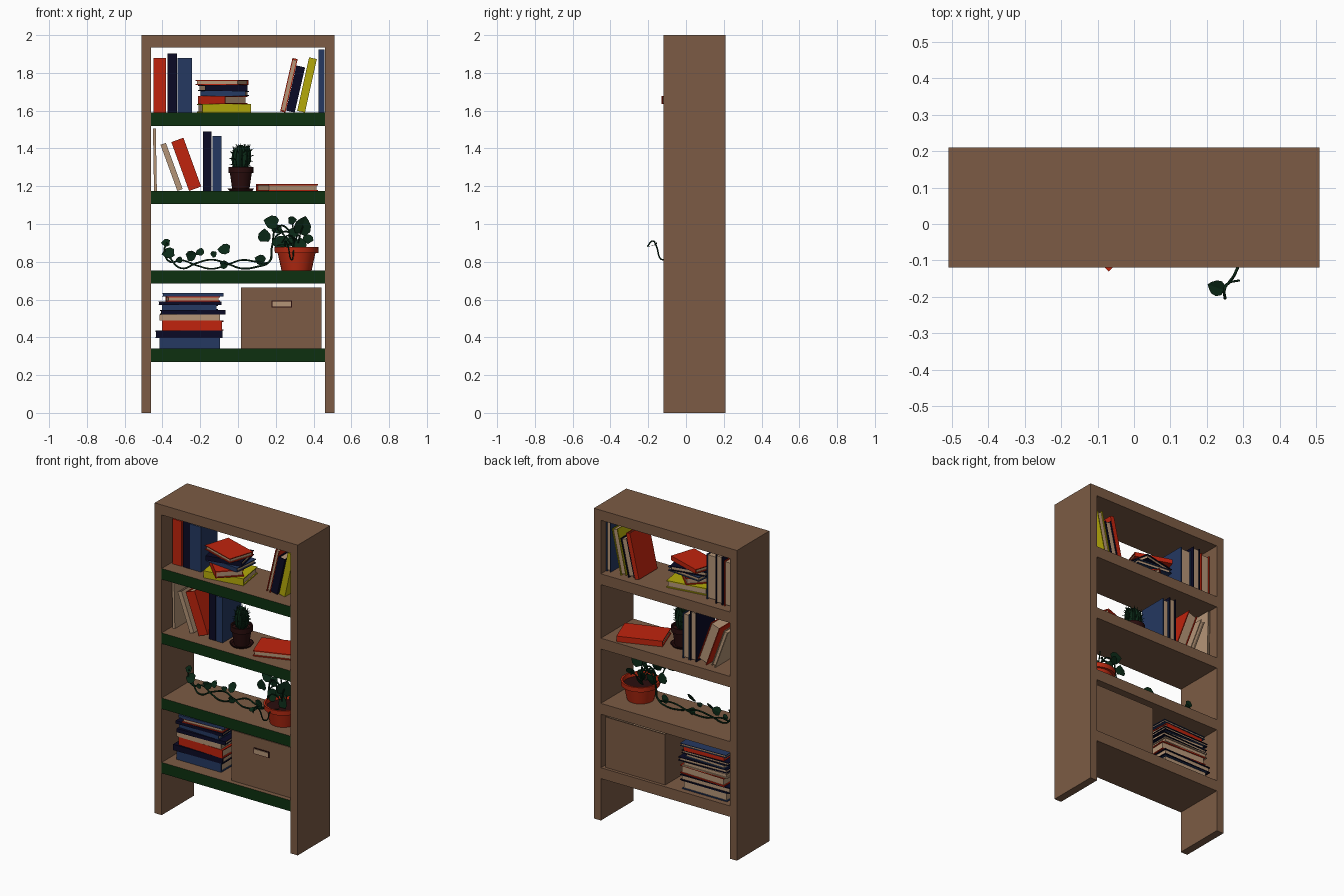
import bpy, bmesh, math, random
from mathutils import Matrix, Vector

random.seed(4)
cube = bpy.data.objects.get("Cube")
if cube:
    bpy.data.objects.remove(cube)


def material(name, r, g, b):
    m = bpy.data.materials.new(name)
    m.use_nodes = True
    m.diffuse_color = (r, g, b, 1)
    m.node_tree.nodes["Principled BSDF"].inputs["Base Color"].default_value = (r, g, b, 1)
    return m


WOOD = material("brown wood", .20, .105, .058)
EDGE = material("green shelf edge", .004, .03, .005)
RED = material("red cover", .53, .017, .004)
NAVY = material("navy cover", .003, .003, .018)
BLUE = material("blue cover", .018, .04, .12)
YELLOW = material("yellow cover", .46, .4, .003)
PAPER = material("tan paper", .46, .3, .185)
LEAF = material("leaf green", .003, .021, .008)
DARK = material("dark clay", .023, .004, .004)
CLAY = material("terracotta", .5, .024, .006)


def finish(bm, name, *mats, smooth=False, outward=True):
    if outward:
        bmesh.ops.recalc_face_normals(bm, faces=bm.faces[:])
    me = bpy.data.meshes.new(name)
    bm.to_mesh(me)
    bm.free()
    for m in mats:
        me.materials.append(m)
    ob = bpy.data.objects.new(name, me)
    bpy.context.collection.objects.link(ob)
    if smooth:
        bpy.ops.object.select_all(action='DESELECT')
        ob.select_set(True)
        bpy.context.view_layer.objects.active = ob
        bpy.ops.object.shade_smooth_by_angle(angle=math.radians(35))
    return ob


def add_box(bm, lo, hi, mat=0):
    lo, hi = Vector(lo), Vector(hi)
    mtx = Matrix.Translation((lo + hi) / 2) @ Matrix.Diagonal((*(hi - lo), 1))
    verts = bmesh.ops.create_cube(bm, size=1, matrix=mtx)["verts"]
    for f in {f for v in verts for f in v.link_faces}:
        f.material_index = mat


def box(name, lo, hi, mat):
    bm = bmesh.new()
    add_box(bm, lo, hi)
    return finish(bm, name, mat)


# Bookcase frame
FRONT, BACK = -.12, .21
for side, s in (("left", 1), ("right", -1)):
    x0, x1 = sorted((s * .46, s * .51))
    box(side + "_upright", (x0, FRONT, 0), (x1, BACK, 2), WOOD)
box("top_board", (-.46, FRONT, 1.935), (.46, BACK, 2), WOOD)

# Shelves: green on the front face only
SHELVES = [.34, .755, 1.175, 1.59]
for i, z in enumerate(SHELVES):
    shelf = box(f"shelf_{i + 1}", (-.46, FRONT, z - .07), (.46, BACK, z), WOOD)
    shelf.data.materials.append(EDGE)
    for p in shelf.data.polygons:
        p.material_index = int(p.normal.y < -.5)
LOW, VINE, MID, TOP = SHELVES


# Books: spine, two boards and an inset page block
def book(name, cover, w, h, d, mtx):
    bm = bmesh.new()
    t, e = min(.006, w * .18), .007
    add_box(bm, (-w / 2, 0, 0), (w / 2, t, h))
    for s in (-1, 1):
        a, b = sorted((s * w / 2, s * (w / 2 - t)))
        add_box(bm, (a, t, 0), (b, d, h))
    add_box(bm, (t - w / 2, t, e), (w / 2 - t, d - e, h - e), 1)
    bm.transform(mtx)
    return finish(bm, name, cover, PAPER)


def standing(name, cover, x, z, w, h, tilt=0, y=-.03, d=.19, flip=False):
    a = math.radians(tilt)
    mtx = Matrix.Translation((x, y, z + w / 2 * abs(math.sin(a)))) @ Matrix.Rotation(a, 4, 'Y')
    if flip:
        mtx = mtx @ Matrix.Translation((0, d, 0)) @ Matrix.Rotation(math.pi, 4, 'Z')
    book(name, cover, w, h, d, mtx)


def lying(name, cover, x, y, z, w, h, d, yaw=0):
    mtx = (Matrix.Translation((x, y, z)) @ Matrix.Rotation(math.radians(yaw), 4, 'Z')
           @ Matrix.Translation((-h / 2, -d / 2, w / 2)) @ Matrix.Rotation(math.pi / 2, 4, 'Y'))
    book(name, cover, w, h, d, mtx)


def stack(name, z, rows):
    for i, (cover, x, y, w, h, d, yaw) in enumerate(rows):
        lying(f"{name}_{i + 1}", cover, x, y, z, w, h, d, yaw)
        z += w


# Top shelf books
standing("upright_red_book", RED, -.415, TOP, .065, .29)
standing("upright_navy_book", NAVY, -.347, TOP, .05, .312)
standing("upright_blue_book", BLUE, -.282, TOP, .076, .29, d=.17)
standing("leaning_red_book", RED, .237, TOP, .028, .29, 13, flip=True)
standing("leaning_navy_book", NAVY, .277, TOP, .047, .245, 13)
standing("leaning_yellow_book", YELLOW, .334, TOP, .042, .29, 12.5)
standing("end_blue_book", BLUE, .441, TOP, .032, .335)
stack("top_stack_book", TOP, [
    (YELLOW, -.075, .03, .045, .26, .19, 9), (RED, -.08, 0, .043, .2, .17, -45),
    (BLUE, -.07, .03, .027, .24, .17, -6), (NAVY, -.08, .03, .03, .23, .18, 12),
    (RED, -.085, .03, .028, .24, .17, 162)])

# Middle shelf books
standing("thin_tan_book", PAPER, -.437, MID, .015, .33, -1)
standing("leaning_tan_book", PAPER, -.307, MID, .03, .26, -20)
standing("leaning_red_book_mid", RED, -.227, MID, .068, .275, -20)
standing("mid_navy_book", NAVY, -.163, MID, .047, .315)
standing("mid_blue_book", BLUE, -.112, MID, .047, .29)
lying("flat_red_book", RED, .26, .06, MID, .036, .28, .19, 200)

# Bottom shelf stack
stack("low_stack_book", LOW, [
    (BLUE, -.255, .07, .057, .32, .21, 0), (NAVY, -.26, .07, .038, .35, .22, 1),
    (RED, -.24, .07, .053, .32, .21, -2), (PAPER, -.255, .07, .033, .32, .21, 0),
    (NAVY, -.24, .07, .024, .34, .22, 2), (BLUE, -.255, .07, .026, .29, .2, -2),
    (NAVY, -.255, .07, .019, .33, .21, 1), (RED, -.24, .07, .026, .28, .2, 183),
    (BLUE, -.24, .07, .018, .32, .21, 2)])

# Storage box with a paper-lined inside and a handle plate
X0, X1, Y0, Y1, Z1 = .015, .442, -.09, .19, .665
bm = bmesh.new()
add_box(bm, (X0, Y0, LOW), (X1, Y1, Z1))
lid = max(bm.faces, key=lambda f: f.calc_center_median().z)
bmesh.ops.inset_region(bm, faces=[lid], thickness=.01)
hole = bmesh.ops.extrude_face_region(bm, geom=[lid])
bmesh.ops.delete(bm, geom=[lid], context='FACES_ONLY')
floor = [g for g in hole["geom"] if isinstance(g, bmesh.types.BMFace)][0]
bmesh.ops.translate(bm, verts=floor.verts[:], vec=(0, 0, -.3))
for f in {f for v in floor.verts for f in v.link_faces}:
    f.material_index = 1
finish(bm, "storage_box", WOOD, PAPER)
box("box_handle_rim", (.177, Y0 - .004, .557), (.286, Y0, .596), DARK)
box("box_handle", (.182, Y0 - .008, .562), (.281, Y0, .591), PAPER)


# Turned pots
def lathe(name, mat, centre, profile, steps=24):
    bm = bmesh.new()
    vs = [bm.verts.new((r, 0, z)) for r, z in profile]
    es = [bm.edges.new(pair) for pair in zip(vs, vs[1:])]
    bmesh.ops.spin(bm, geom=vs + es, cent=(0, 0, 0), axis=(0, 0, 1),
                   angle=2 * math.pi, steps=steps)
    bmesh.ops.remove_doubles(bm, verts=bm.verts[:], dist=.0004)
    bm.transform(Matrix.Translation(centre))
    return finish(bm, name, mat, smooth=True)


CACTUS = Vector((.015, .015, MID))
lathe("cactus_saucer", DARK, CACTUS, [(0, 0), (.06, 0), (.072, .014), (.066, .014), (.056, .006), (0, .006)])
lathe("cactus_pot", DARK, CACTUS, [(0, .006), (.045, .006), (.058, .095), (.066, .095), (.066, .128),
                                   (.058, .128), (.056, .112), (0, .112)])
POT = Vector((.31, .02, VINE))
lathe("vine_pot", CLAY, POT, [(0, 0), (.08, 0), (.1, .092), (.115, .092), (.117, .122),
                              (.105, .122), (.1, .1), (.098, .09)])
lathe("vine_soil", DARK, POT, [(0, .1), (.1, .098), (0, .095)])


# Cactus: ribbed bodies with cone spines
def cactus_body(bm, base, r, h):
    ball = bmesh.ops.create_uvsphere(bm, u_segments=20, v_segments=10, radius=1)["verts"]
    for v in ball:
        rib = 1 if round(math.atan2(v.co.y, v.co.x) / (math.pi / 10)) % 2 else .78
        v.co = base + Vector((v.co.x * r * rib, v.co.y * r * rib, (v.co.z + 1) * h / 2))
    for ring in range(1, 6):
        for k in range(7):
            a, p = k * math.tau / 7 + ring * .4, math.pi * ring / 6 - math.pi / 2
            n = Vector((math.cos(a) * math.cos(p), math.sin(a) * math.cos(p), math.sin(p) * .8 + .3)).normalized()
            pos = base + Vector((math.cos(a) * math.cos(p) * r, math.sin(a) * math.cos(p) * r,
                                 (math.sin(p) + 1) * h / 2))
            m = Matrix.Translation(pos + n * .006) @ n.to_track_quat('Z', 'Y').to_matrix().to_4x4()
            bmesh.ops.create_cone(bm, segments=4, radius1=.004, radius2=0, depth=.024, matrix=m)


bm = bmesh.new()
for off, r, h in (((0, 0, .09), .042, .155), ((.034, -.01, .13), .022, .11), ((-.026, .012, .11), .024, .12)):
    cactus_body(bm, CACTUS + Vector(off), r, h)
finish(bm, "cactus", LEAF)


# Vine stems
def stem(name, pts, radius=.005):
    cu = bpy.data.curves.new(name, 'CURVE')
    cu.dimensions = '3D'
    cu.bevel_depth, cu.bevel_resolution, cu.resolution_u = radius, 1, 6
    sp = cu.splines.new('BEZIER')
    sp.bezier_points.add(len(pts) - 1)
    for bp, p in zip(sp.bezier_points, pts):
        bp.co = p
        bp.handle_left_type = bp.handle_right_type = 'AUTO'
    tmp = bpy.data.objects.new(name + "_path", cu)
    bpy.context.collection.objects.link(tmp)
    me = bpy.data.meshes.new_from_object(tmp.evaluated_get(bpy.context.evaluated_depsgraph_get()))
    bpy.data.objects.remove(tmp)
    me.materials.clear()
    me.materials.append(LEAF)
    bpy.context.collection.objects.link(bpy.data.objects.new(name, me))


for i, s in enumerate((1, -1)):
    trail = [(x, .05 + s * .015 * math.cos(x * 20), .787 + s * .024 * math.sin((x + .05) * 17))
             for x in (.1, .02, -.06, -.14, -.22, -.3)]
    stem(f"trailing_stem_{i + 1}", [(.3, .03, .85), (.28, .04, .95), (.22, .045, .97 + s * .02),
                                    (.18, .05, .88), (.165, .05, .8)] + trail
         + [(-.36, .05, .8 + i * .02), (-.39, .05, .86), (-.375, .04, .9)])
for i, tip in enumerate(((.18, .05, 1.0), (.285, .03, 1.02), (.345, -.02, .99), (.23, -.03, .9), (.33, .09, .93))):
    stem(f"upright_stem_{i + 1}", [(.31, .02, .85), ((tip[0] + .31) / 2, tip[1], .94), tip], .004)
stem("front_stem", [(.31, -.02, .85), (.295, -.09, .86), (.285, -.12, .81), (.262, -.16, .89),
                    (.25, -.175, .91), (.25, -.205, .88)], .004)
stem("front_twig", [(.26, -.16, .89), (.29, -.155, .9)], .003)


# Leaves: rounded blades with a point, folded along the middle
def leaf(bm, pos, size, tilt, roll, turn):
    m = (Matrix.Translation(pos) @ Matrix.Rotation(turn, 4, 'Z') @ Matrix.Rotation(tilt, 4, 'X')
         @ Matrix.Rotation(roll, 4, 'Y') @ Matrix.Scale(size, 4))
    half = [(.6, -.8), (.95, -.25), (.85, .35), (.45, .8)]
    base, tip = (bm.verts.new(m @ Vector((0, 0, z))) for z in (-.75, 1.15))
    for s in (1, -1):
        bm.faces.new([base] + [bm.verts.new(m @ Vector((s * x, -.15 * x, z))) for x, z in half] + [tip])


bm = bmesh.new()
for x, z, r in ((-.38, .9, .024), (-.365, .845, .035), (-.25, .832, .03), (-.2, .85, .024), (-.07, .865, .035),
                (-.075, .785, .024), (.12, .81, .03), (-.13, .84, .018), (-.31, .81, .018), (.18, 1.008, .04),
                (.285, 1.02, .023), (.34, .985, .052), (.14, .935, .036), (.225, .9, .042), (.21, .97, .03),
                (.33, .89, .036), (.27, .9, .032), (.37, .92, .03), (.29, .95, .03)):
    y = .045 if x < .15 else random.uniform(-.05, .09)
    leaf(bm, (x, y, z), r, random.uniform(-.7, .2), random.uniform(-2, 2), random.uniform(-.5, .5))
leaf(bm, (.228, -.175, .885), .024, -1.3, -1.2, 0)
finish(bm, "vine_leaves", LEAF, outward=False)
